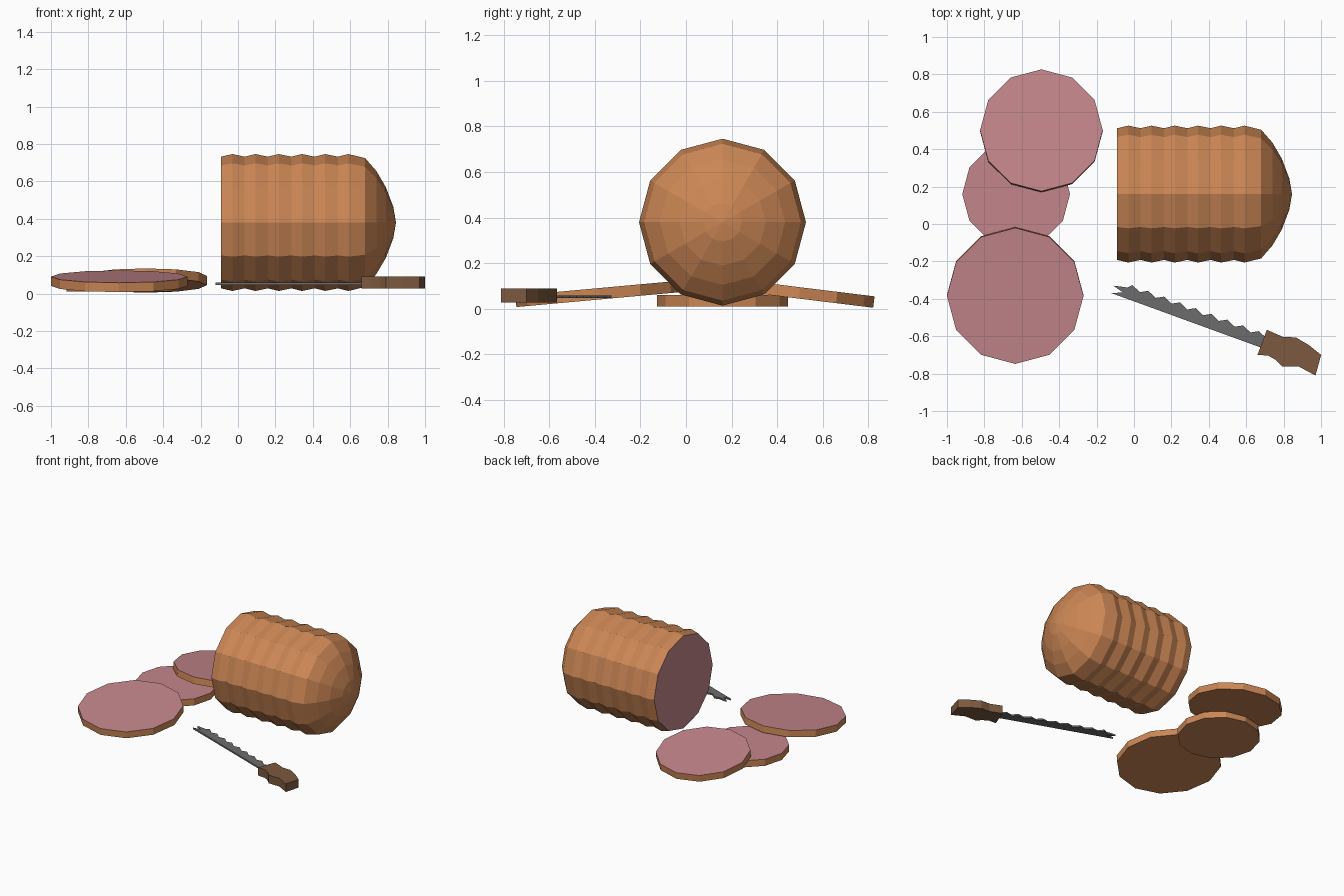
import bpy, bmesh
from math import sin, cos, pi, radians
from mathutils import Matrix, Vector

if "Cube" in bpy.data.objects:
    bpy.data.objects.remove(bpy.data.objects["Cube"])


def material(name, rgb):
    m = bpy.data.materials.new(name)
    m.diffuse_color = (*rgb, 1)
    m.use_nodes = True
    m.node_tree.nodes["Principled BSDF"].inputs["Base Color"].default_value = m.diffuse_color
    return m


CRUST = material("crust", (0.60, 0.24, 0.09))
MEAT = material("meat", (0.55, 0.24, 0.26))
STEEL = material("steel", (0.15, 0.15, 0.15))
WOOD = material("wood", (0.20, 0.10, 0.05))


def finish(name, bm, mats, matrix):
    bm.transform(matrix)
    bmesh.ops.recalc_face_normals(bm, faces=bm.faces)
    mesh = bpy.data.meshes.new(name)
    bm.to_mesh(mesh)
    bm.free()
    for m in mats:
        mesh.materials.append(m)
    ob = bpy.data.objects.new(name, mesh)
    bpy.context.collection.objects.link(ob)
    return ob


def lathe(name, profile, matrix, cut_end, sides=12):
    """Revolve (height, radius) pairs about z; cut_end is the meat-coloured cap."""
    bm = bmesh.new()
    rings = []
    for h, r in profile:
        if r == 0:
            rings.append([bm.verts.new((0, 0, h))] * sides)
        else:
            rings.append([bm.verts.new((r * cos(2 * pi * i / sides), r * sin(2 * pi * i / sides), h))
                          for i in range(sides)])
    for a, b in zip(rings, rings[1:]):
        for i in range(sides):
            j = (i + 1) % sides
            bm.faces.new(list(dict.fromkeys((a[i], a[j], b[j], b[i]))))
    for k in (0, -1):
        if profile[k][1]:
            f = bm.faces.new(rings[k])
            f.material_index = 1 if k == cut_end else 0
    return finish(name, bm, [CRUST, MEAT], matrix)


def plate(name, outline, z0, z1, mat, matrix):
    """Extrude a flat outline between two heights."""
    bm = bmesh.new()
    f = bm.faces.new([bm.verts.new((x, y, z0)) for x, y in outline])
    up = bmesh.ops.extrude_face_region(bm, geom=[f])["geom"]
    bmesh.ops.translate(bm, vec=(0, 0, z1 - z0),
                        verts=[v for v in up if isinstance(v, bmesh.types.BMVert)])
    return finish(name, bm, [mat], matrix)


# Ham: rippled barrel with a domed end, lying along x
profile = []
for i in range(6):
    profile += [(-0.09 + 0.125 * i, 0.352), (-0.03 + 0.124 * i, 0.366)]
profile += [(0.68, 0.344), (0.74, 0.275), (0.79, 0.19), (0.83, 0.085), (0.845, 0)]
lathe("ham", profile, Matrix.Translation((0, 0.16, 0.38)) @ Matrix.Rotation(pi / 2, 4, 'Y'), 0)

# Slices: the outer two lean on the middle one
for name, loc, radius, tilt in (("front_slice", (-0.635, -0.38, 0.041), 0.365, 5.2),
                                ("middle_slice", (-0.63, 0.16, 0.01), 0.288, 0),
                                ("back_slice", (-0.495, 0.495, 0.045), 0.328, -7)):
    lathe(name, [(0, radius), (0.05, radius)],
          Matrix.Translation(loc) @ Matrix.Rotation(radians(tilt), 4, 'X'), -1)

# Knife: serrated blade with a forked tip, and a wavy grip
knife = Matrix.Translation((-0.12, -0.37, 0)) @ Matrix.Rotation(radians(-20), 4, 'Z')
blade = [(0, 0), (0.90, 0), (0.90, 0.06)]
for i in range(8, -1, -1):
    u = 0.09 + 0.09 * i
    blade += [(u + 0.05, 0.057), (u, 0.079)]
blade += [(0.07, 0.058), (-0.005, 0.041), (0.055, 0.025)]
plate("knife_blade", blade, 0.047, 0.059, STEEL, knife)
grip = [(0.846, -0.043), (0.90, -0.027), (0.947, -0.035), (0.99, -0.056), (1.03, -0.042),
        (1.075, -0.026), (1.175, -0.041), (1.166, 0.073), (1.087, 0.10), (1.007, 0.115),
        (0.942, 0.094), (0.847, 0.10)]
plate("knife_handle", grip, 0.028, 0.09, WOOD, knife)
